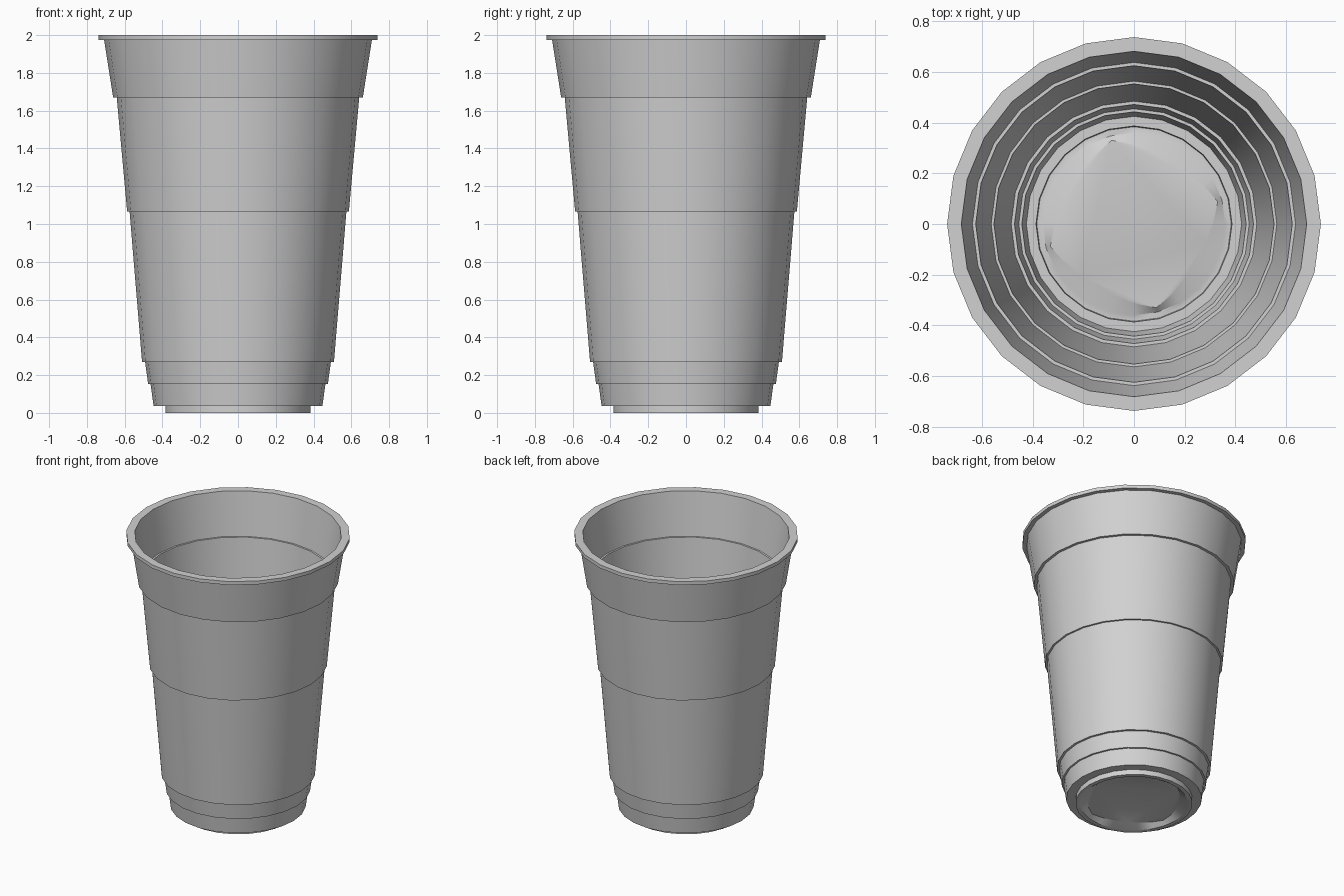
import bpy, bmesh, math

if "Cube" in bpy.data.objects:
    bpy.data.objects.remove(bpy.data.objects["Cube"])

SIDES = 24

# one plain grey plastic
grey = bpy.data.materials.new("grey plastic")
grey.diffuse_color = (0.64, 0.64, 0.64, 1)
grey.use_nodes = True
grey.node_tree.nodes["Principled BSDF"].inputs["Base Color"].default_value = grey.diffuse_color


def circle(r):
    return lambda a: r


def panel(corner, middle):
    # four-cornered, slightly bulged outline, corners at 15 degrees + quarter turns
    def radius(a):
        t = abs(math.sin(2 * (a - math.radians(15))))
        return corner + (middle - corner) * t
    return radius


# cup section: underside panel -> foot -> stepped outside -> rim -> stepped inside -> floor
outside = [(0.355, 0.0), (0.385, 0.0), (0.385, 0.037), (0.447, 0.037),
           (0.463, 0.154), (0.476, 0.154), (0.492, 0.27), (0.508, 0.27),
           (0.574, 1.066), (0.587, 1.066), (0.642, 1.67), (0.661, 1.67),
           (0.709, 1.975), (0.738, 1.975), (0.738, 2.0)]
inside = [(0.682, 2.0), (0.638, 1.69), (0.625, 1.69), (0.564, 1.085),
          (0.553, 1.085), (0.485, 0.29), (0.472, 0.29), (0.455, 0.174),
          (0.443, 0.174), (0.425, 0.06), (0.387, 0.06), (0.384, 0.03),
          (0.36, 0.03)]

rings = [(panel(0.335, 0.30), 0.03)]
rings += [(circle(r), z) for r, z in outside + inside]
rings += [(panel(0.342, 0.285), 0.06)]

bm = bmesh.new()
loops = []
for radius, z in rings:
    loop = []
    for i in range(SIDES):
        a = 2 * math.pi * i / SIDES
        r = radius(a)
        loop.append(bm.verts.new((r * math.cos(a), r * math.sin(a), z)))
    loops.append(loop)

# skin between neighbouring rings, then cap the underside and the floor
for lo, hi in zip(loops, loops[1:]):
    for i in range(SIDES):
        j = (i + 1) % SIDES
        bm.faces.new((lo[i], lo[j], hi[j], hi[i]))
bm.faces.new(loops[0][::-1])
bm.faces.new(loops[-1])
bmesh.ops.recalc_face_normals(bm, faces=bm.faces)

mesh = bpy.data.meshes.new("cup")
bm.to_mesh(mesh)
bm.free()
mesh.materials.append(grey)
cup = bpy.data.objects.new("cup", mesh)
bpy.context.collection.objects.link(cup)

# smooth walls, crisp steps
bpy.context.view_layer.objects.active = cup
cup.select_set(True)
bpy.ops.object.shade_smooth_by_angle(angle=math.radians(30))
